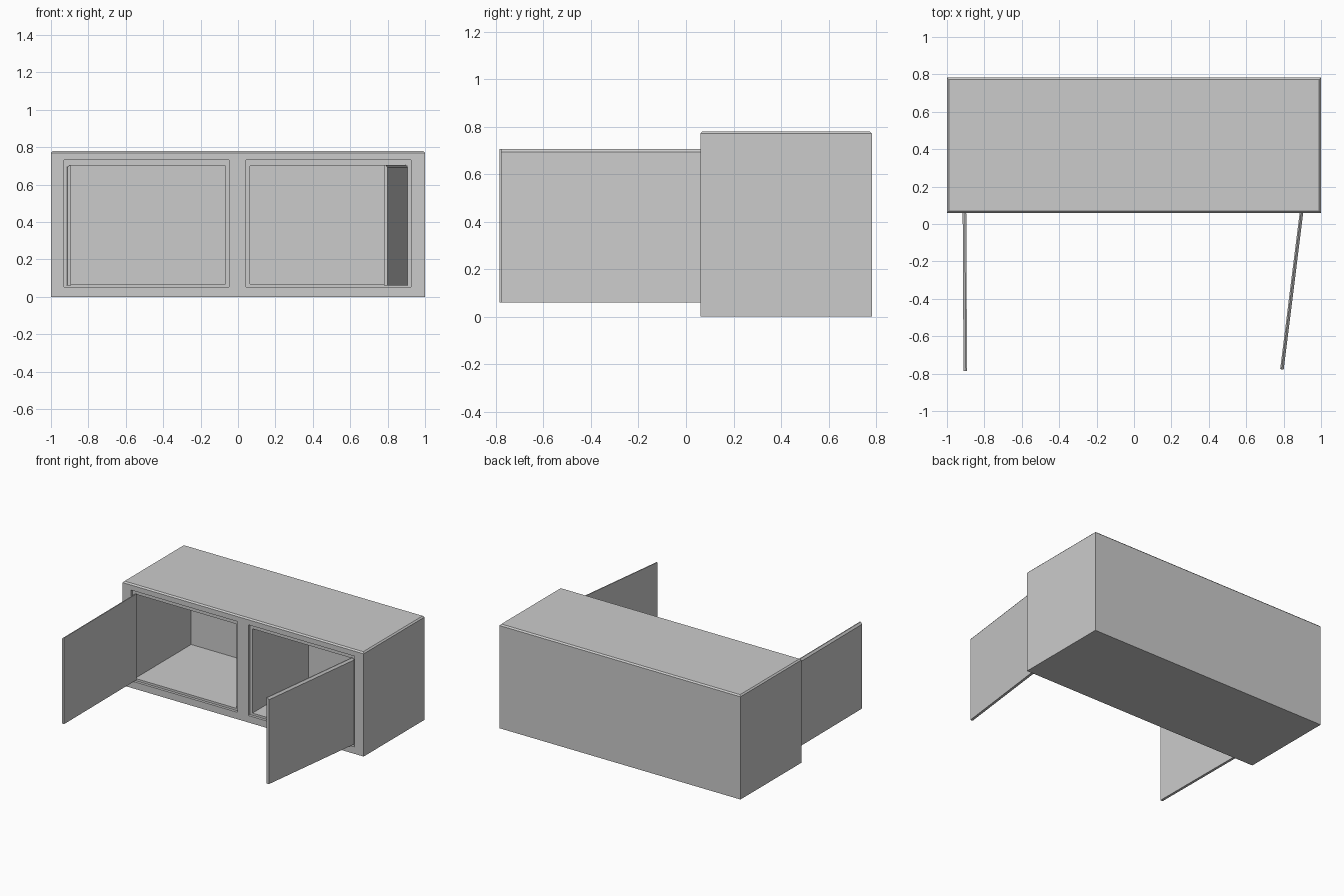
import bpy, bmesh
from math import radians

if "Cube" in bpy.data.objects:
    bpy.data.objects.remove(bpy.data.objects["Cube"])

Y0, Y1, H = 0.06, 0.783, 0.78     # front, back and height of the case


def new_object(name, bm):
    bmesh.ops.recalc_face_normals(bm, faces=bm.faces)
    me = bpy.data.meshes.new(name)
    bm.to_mesh(me)
    bm.free()
    ob = bpy.data.objects.new(name, me)
    bpy.context.collection.objects.link(ob)
    return ob


def box_bm(lo, hi):
    bm = bmesh.new()
    bmesh.ops.create_cube(bm, size=1)
    for v in bm.verts:
        v.co = [lo[i] if v.co[i] < 0 else hi[i] for i in range(3)]
    return bm


# Cabinet case with a chamfered rim around the top
bm = box_bm((-1, Y0, 0), (1, Y1, H))
rim = [e for e in bm.edges if all(v.co.z > H - 0.01 for v in e.verts)]
bmesh.ops.bevel(bm, geom=rim, offset=0.01, segments=1, affect='EDGES')
case = new_object("cabinet_case", bm)


def cut(target, lo, hi):
    cutter = new_object("cutter", box_bm(lo, hi))
    cutter.hide_render = True
    mod = target.modifiers.new("cut", 'BOOLEAN')
    mod.object, mod.operation, mod.solver = cutter, 'DIFFERENCE', 'EXACT'
    bpy.context.view_layer.objects.active = target
    bpy.ops.object.modifier_apply(modifier=mod.name)
    bpy.data.objects.remove(cutter)


# Two compartments, each with a shallow rebate for its door
for x0, x1 in ((-0.93, -0.048), (0.044, 0.925)):
    cut(case, (x0, -0.1, 0.052), (x1, Y0 + 0.02, 0.732))
    cut(case, (x0 + 0.02, -0.1, 0.068), (x1 - 0.02, 0.745, 0.70))


# Open doors: slab with a chamfer along the outer top edge
def door(name, side, hinge_x, angle, length=0.863, t=0.019):
    profile = [(0, 0.06), (t, 0.06), (t, 0.706), (0.012, 0.706), (0, 0.692)]
    bm = bmesh.new()
    face = bm.faces.new([bm.verts.new((-side * x, 0, z)) for x, z in profile])
    ext = bmesh.ops.extrude_face_region(bm, geom=[face])["geom"]
    bmesh.ops.translate(bm, vec=(0, -length, 0),
                        verts=[g for g in ext if isinstance(g, bmesh.types.BMVert)])
    ob = new_object(name, bm)
    ob.location = (hinge_x, Y0 + 0.018, 0)
    ob.rotation_euler.z = radians(angle)


door("left_door", -1, -0.916, 0.3)
door("right_door", 1, 0.907, -7.1)
